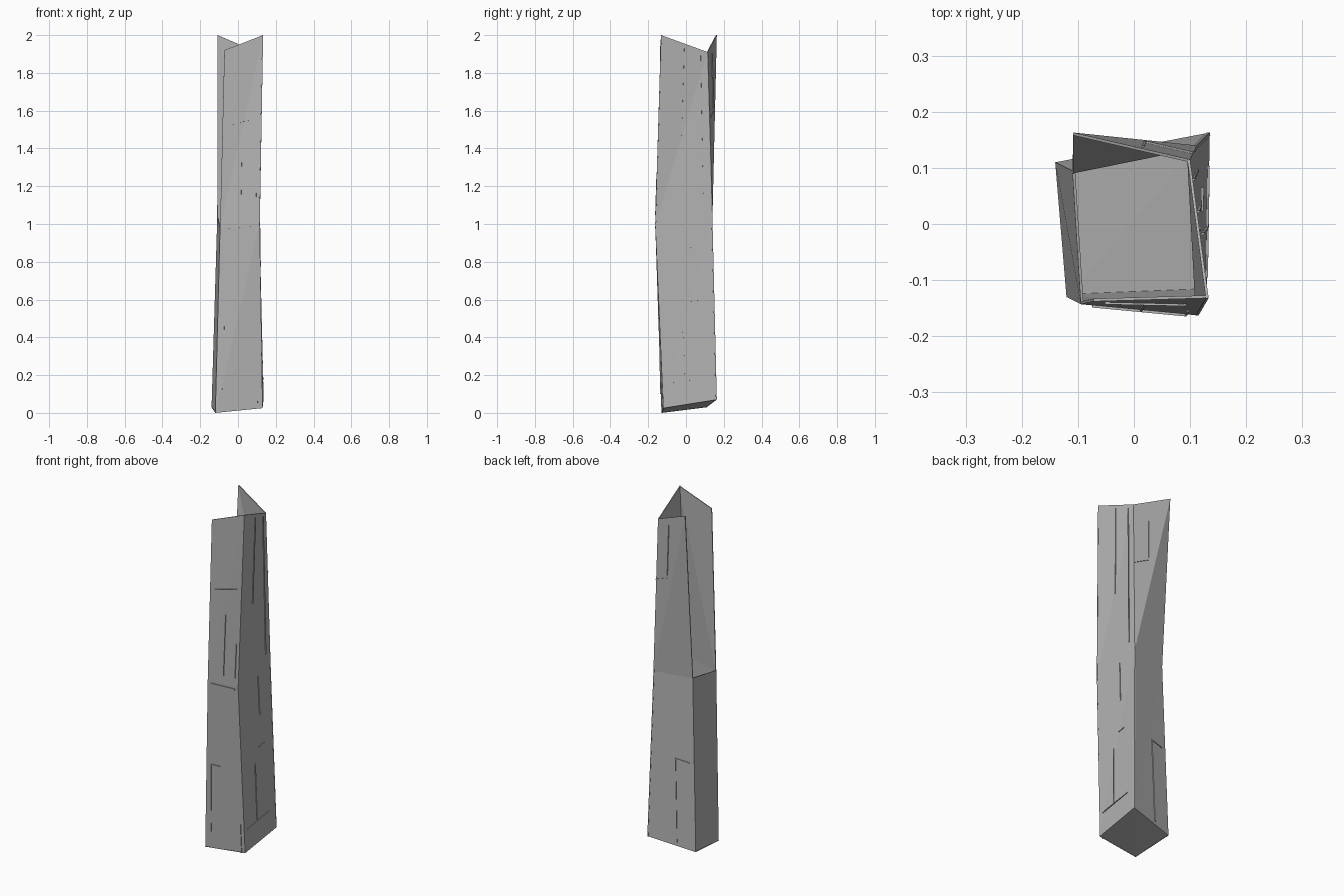
import bpy, bmesh
from mathutils import Vector

cube = bpy.data.objects.get("Cube")
if cube:
    bpy.data.objects.remove(cube)

grey = bpy.data.materials.new("stone_grey")
grey.use_nodes = True
tone = (0.45, 0.45, 0.45, 1)
grey.diffuse_color = tone
grey.node_tree.nodes["Principled BSDF"].inputs["Base Color"].default_value = tone


def sheet(name, corners, thickness=0.005, offset=-1):
    """Thin panel from four outward-wound corners, split along one diagonal."""
    bm = bmesh.new()
    v = [bm.verts.new(c) for c in corners]
    bm.faces.new((v[0], v[1], v[2]))
    bm.faces.new((v[0], v[2], v[3]))
    mesh = bpy.data.meshes.new(name)
    bm.to_mesh(mesh)
    bm.free()
    mesh.materials.append(grey)
    ob = bpy.data.objects.new(name, mesh)
    bpy.context.collection.objects.link(ob)
    mod = ob.modifiers.new("thickness", "SOLIDIFY")
    mod.thickness = thickness
    mod.offset = offset
    return ob


# Corner points at the foot, the middle seam and the ragged top
foot = {"fl": (-.12, -.13, 0), "fr": (.13, -.12, .025),
        "br": (.135, .163, .07), "bl": (-.14, .11, .03)}
seam = {"fl": (-.095, -.143, .98), "fr": (.115, -.163, 1.0),
        "br": (.112, .14, 1.03), "bl": (-.11, .095, 1.03)}
top = {"fl": (-.072, -.138, 1.92), "fr": (.133, -.132, 2.0),
       "br": (.1, .115, 1.91), "bl": (-.108, .163, 2.0)}
sides = {"front": ("fl", "fr"), "right": ("fr", "br"),
         "back": ("br", "bl"), "left": ("bl", "fl")}

panels = {}
for side, (a, b) in sides.items():
    panels["lower_" + side] = [foot[a], foot[b], seam[b], seam[a]]
    # The upper half is open on one side
    if side != "left":
        panels["upper_" + side] = [seam[a], seam[b], top[b], top[a]]
for name, corners in panels.items():
    sheet(name + "_panel", corners)

# Sloping floor
sheet("floor", [foot[k] for k in ("fl", "bl", "br", "fr")], .004)


def strip(name, panel, u0, u1, v0, v1):
    """Narrow raised seam placed by fractions across and up a panel."""
    a, b, c, d = (Vector(p) for p in panels[panel])

    def at(u, v):
        # Follow the two triangles of the panel
        if u >= v:
            return a + (b - a) * u + (c - b) * v
        return a + (c - d) * u + (d - a) * v

    sheet(name, [at(u0, v0), at(u1, v0), at(u1, v1), at(u0, v1)], .004, 1)


# Raised seams on the panels
seams = [
    ("lower_front", .15, .45, .50, .505), ("lower_front", .15, .17, .1, .5),
    ("lower_front", .9, .92, 0, .18), ("lower_front", .1, .9, .98, .99),
    ("upper_front", .15, .85, .56, .565), ("upper_front", .5, .52, .05, .4),
    ("upper_front", .88, .9, .05, .25),
    ("lower_right", .1, .8, .13, .135), ("lower_right", .4, .415, .13, .48),
    ("lower_right", .55, .7, .56, .565), ("lower_right", .6, .615, .75, .98),
    ("upper_right", .5, .515, .48, .98), ("upper_right", .85, .865, .08, .98),
    ("lower_back", .6, .9, .5, .505), ("lower_back", .6, .62, .02, .5),
    ("upper_back", .0, .4, .6, .605), ("upper_back", .4, .42, .62, .95),
]
for i, (panel, u0, u1, v0, v1) in enumerate(seams):
    strip(f"seam_strip_{i + 1}", panel, u0, u1, v0, v1)
